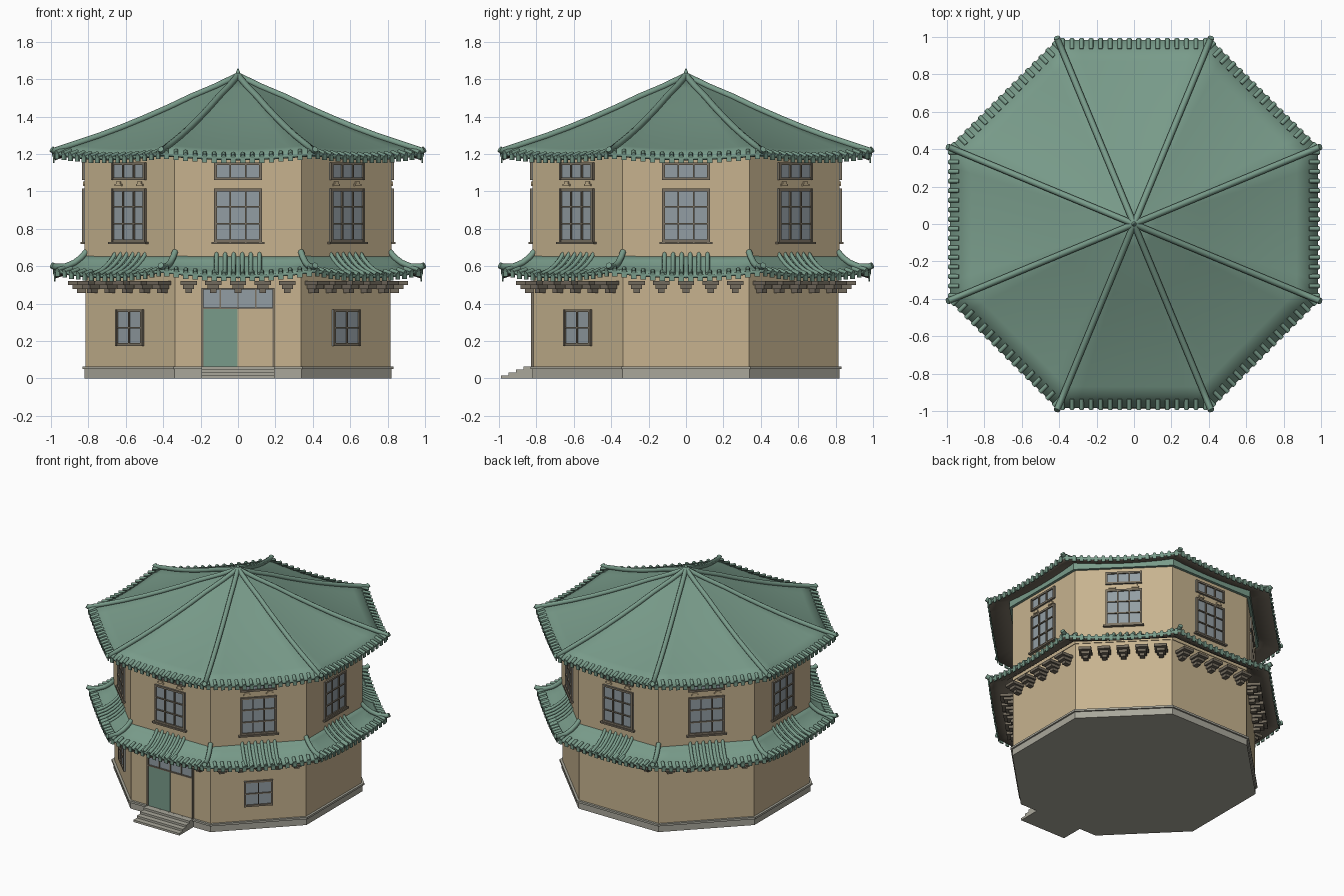
import bpy, bmesh, math
from mathutils import Matrix, Vector

if "Cube" in bpy.data.objects:
    bpy.data.objects.remove(bpy.data.objects["Cube"], do_unlink=True)

TAN = math.tan(math.pi / 8)
COS = math.cos(math.pi / 8)


def material(name, rgb):
    m = bpy.data.materials.new(name)
    m.use_nodes = True
    m.diffuse_color = (*rgb, 1)
    m.node_tree.nodes["Principled BSDF"].inputs["Base Color"].default_value = (*rgb, 1)
    return m


TILE = material("green_tile", (0.19, 0.33, 0.255))
PLASTER = material("tan_plaster", (0.57, 0.45, 0.275))
STONE = material("grey_stone", (0.40, 0.39, 0.33))
TIMBER = material("brown_timber", (0.17, 0.145, 0.11))
FRAME = material("window_frame_brown", (0.20, 0.17, 0.125))
GLASS = material("blue_grey_glass", (0.29, 0.34, 0.37))


def frame(k):
    """Facet axes: along the wall, outward, up. Facet 0 is the front."""
    a = -math.pi / 2 + k * math.pi / 4
    return Matrix(((-math.sin(a), math.cos(a), 0, 0),
                   (math.cos(a), math.sin(a), 0, 0),
                   (0, 0, 1, 0), (0, 0, 0, 1)))


def place(k, u, d, z):
    return frame(k) @ Vector((u, d, z))


def finish(name, bm, mats, smooth=False):
    mesh = bpy.data.meshes.new(name)
    bm.to_mesh(mesh)
    bm.free()
    for m in mats:
        mesh.materials.append(m)
    ob = bpy.data.objects.new(name, mesh)
    bpy.context.collection.objects.link(ob)
    if smooth:
        bpy.ops.object.select_all(action="DESELECT")
        ob.select_set(True)
        bpy.context.view_layer.objects.active = ob
        bpy.ops.object.shade_smooth_by_angle(angle=math.radians(25))
    return ob


def box(bm, k, u, d, z, width, depth, height):
    """Box centred on u, from d outward, from z upward."""
    m = frame(k) @ Matrix.Translation((u, d + depth / 2, z + height / 2))
    m = m @ Matrix.Diagonal((width, depth, height, 1))
    made = bmesh.ops.create_cube(bm, size=1, matrix=m)
    faces = list({f for v in made["verts"] for f in v.link_faces})
    bmesh.ops.recalc_face_normals(bm, faces=faces)


def octagon(name, apothem, z0, z1, mat):
    bm = bmesh.new()
    m = Matrix.Translation((0, 0, (z0 + z1) / 2)) @ Matrix.Rotation(math.pi / 8, 4, "Z")
    bmesh.ops.create_cone(bm, cap_ends=True, segments=8, radius1=apothem / COS,
                          radius2=apothem / COS, depth=z1 - z0, matrix=m)
    return finish(name, bm, [mat])


def tubes(name, paths, radius, mat):
    """Round tile rolls along several paths."""
    cu = bpy.data.curves.new(name, "CURVE")
    cu.dimensions = "3D"
    cu.bevel_depth = radius
    cu.bevel_resolution = 2
    cu.use_fill_caps = True
    for path in paths:
        sp = cu.splines.new("POLY")
        sp.points.add(len(path) - 1)
        for p, co in zip(sp.points, path):
            p.co = (*co, 1)
    cu.materials.append(mat)
    ob = bpy.data.objects.new(name, cu)
    bpy.context.collection.objects.link(ob)


def roof_height(profile, lift, i, s):
    """Height of profile row i at s (-1 to 1) across a facet."""
    t = (profile[i][0] - profile[0][0]) / (profile[-1][0] - profile[0][0])
    return profile[i][1] + lift * t * t * s * s


def roof(name, profile, lift, thickness):
    bm = bmesh.new()
    n = 8
    for k in range(8):
        grid = []
        for i, (a, _) in enumerate(profile):
            row = [-1 + 2 * j / n for j in range(n + 1)]
            grid.append([bm.verts.new(place(k, s * a * TAN, a, roof_height(profile, lift, i, s)))
                         for s in row])
        for inner, outer in zip(grid, grid[1:]):
            for j in range(n):
                bm.faces.new((outer[j], outer[j + 1], inner[j + 1], inner[j]))
    bmesh.ops.remove_doubles(bm, verts=bm.verts, dist=0.0005)
    ob = finish(name, bm, [TILE, TIMBER], smooth=True)
    mod = ob.modifiers.new("thickness", "SOLIDIFY")
    mod.thickness = thickness
    mod.offset = -1
    mod.material_offset = 1


def hips(name, profile, lift, radius, raise_by):
    paths = []
    for k in range(8):
        path = [place(k, a * TAN, a, roof_height(profile, lift, i, 1) + raise_by)
                for i, (a, _) in enumerate(profile)]
        path.append(place(k, 0.997 * TAN, 0.997, path[-1].z + 0.008))
        paths.append(path)
    tubes(name, paths, radius, TILE)


def eave_tiles(name, profile, lift, count):
    """Round tile ends with hanging drip tiles between them."""
    a = profile[-1][0]
    ends, drips = [], bmesh.new()
    half = a * TAN
    for k in range(8):
        for j in range(count):
            s = -1 + (2 * j + 1) / count
            z = roof_height(profile, lift, -1, s)
            ends.append([place(k, s * half, a - 0.05, z + 0.016), place(k, s * half, a + 0.006, z)])
            box(drips, k, s * half, a - 0.004, z - 0.034, half / count * 1.1, 0.008, 0.03)
    tubes(name + "_tile_ends", ends, 0.012, TILE)
    finish(name + "_drip_tiles", drips, [TILE])


# Walls, plinth and cornice
octagon("plinth", 0.82, 0, 0.052, STONE)
octagon("plinth_lip", 0.832, 0.05, 0.065, STONE)
octagon("lower_wall", 0.815, 0.06, 0.62, PLASTER)
octagon("upper_wall", 0.82, 0.6, 1.235, PLASTER)
octagon("cornice", 0.84, 1.185, 1.235, TILE)

# Main roof
main = [(0.0, 1.612), (0.12, 1.553), (0.25, 1.497), (0.37, 1.438), (0.5, 1.378),
        (0.62, 1.325), (0.75, 1.272), (0.87, 1.227), (0.985, 1.185)]
roof("main_roof", main, 0.025, 0.02)
hips("main_roof_ridges", main, 0.025, 0.017, 0.008)
eave_tiles("main_eave", main, 0.025, 16)

# Finial
bm = bmesh.new()
bmesh.ops.create_cone(bm, cap_ends=True, segments=12, radius1=0.022, radius2=0.003, depth=0.05,
                      matrix=Matrix.Translation((0, 0, 1.632)))
bmesh.ops.create_uvsphere(bm, u_segments=12, v_segments=8, radius=0.02,
                          matrix=Matrix.Translation((0, 0, 1.61)))
finish("finial", bm, [TILE], smooth=True)

# Skirt roof between the storeys
skirt = [(0.81, 0.665), (0.84, 0.63), (0.875, 0.6), (0.92, 0.573), (0.98, 0.553)]
roof("skirt_roof", skirt, 0.03, 0.018)
hips("skirt_ridges", skirt, 0.03, 0.017, 0.014)
eave_tiles("skirt_eave", skirt, 0.03, 16)
tubes("skirt_tile_rolls",
      [[place(k, (j - 2.5) * 0.046, a, z + 0.005) for a, z in skirt]
       for k in range(8) for j in range(6)], 0.012, TILE)

# Stepped brackets under the skirt
bm = bmesh.new()
for k in range(8):
    for j in range(-2, 3):
        for tier, (width, depth) in enumerate(((0.035, 0.05), (0.06, 0.075), (0.088, 0.1))):
            box(bm, k, j * 0.132, 0.81, 0.458 + tier * 0.021, width, depth, 0.021)
finish("eave_brackets", bm, [TIMBER])

# Windows
glass, bars, corbels = bmesh.new(), bmesh.new(), bmesh.new()


def window(k, z, width, height, cols, rows, d):
    box(glass, k, 0, d - 0.01, z, width, 0.014, height)
    edge, bar = 0.014, 0.008
    for j in range(cols + 1):
        w = edge if j in (0, cols) else bar
        box(bars, k, (j / cols - 0.5) * (width - edge), d - 0.01, z, w, 0.024, height)
    for j in range(rows + 1):
        h = edge if j in (0, rows) else bar
        box(bars, k, 0, d - 0.01, z + j / rows * (height - h), width, 0.023, h)


for k in range(8):
    window(k, 0.73, 0.255, 0.285, 3, 3, 0.82)
    window(k, 1.06, 0.255, 0.095, 3, 1, 0.82)
    box(bars, k, 0, 0.81, 0.718, 0.285, 0.032, 0.012)
    for u in (-0.08, 0.08):
        box(corbels, k, u, 0.81, 1.03, 0.05, 0.018, 0.01)
        box(corbels, k, u, 0.81, 1.04, 0.03, 0.018, 0.012)
for k in (1, 7):
    window(k, 0.175, 0.205, 0.195, 2, 2, 0.815)

# Doorway with transom and two leaves
box(glass, 0, 0, 0.805, 0.38, 0.38, 0.014, 0.1)
for j in range(5):
    box(bars, 0, (j - 2) * 0.094, 0.805, 0.38, 0.008, 0.02, 0.1)
for u in (-0.19, 0.19):
    box(bars, 0, u, 0.805, 0.06, 0.01, 0.025, 0.425)
for z in (0.372, 0.477):
    box(bars, 0, 0, 0.805, z, 0.38, 0.025, 0.008)
finish("window_glass", glass, [GLASS])
finish("window_frames", bars, [FRAME])
finish("window_corbels", corbels, [PLASTER])
for name, u, mat in (("right_door_leaf", -0.093, TILE), ("left_door_leaf", 0.093, PLASTER)):
    bm = bmesh.new()
    box(bm, 0, u, 0.805, 0.065, 0.182, 0.018, 0.307)
    finish(name, bm, [mat])

# Front steps
bm = bmesh.new()
for j in range(4):
    box(bm, 0, 0, 0.8, j * 0.0162, 0.39, 0.19 - j * 0.04, 0.0162)
finish("front_steps", bm, [STONE])
